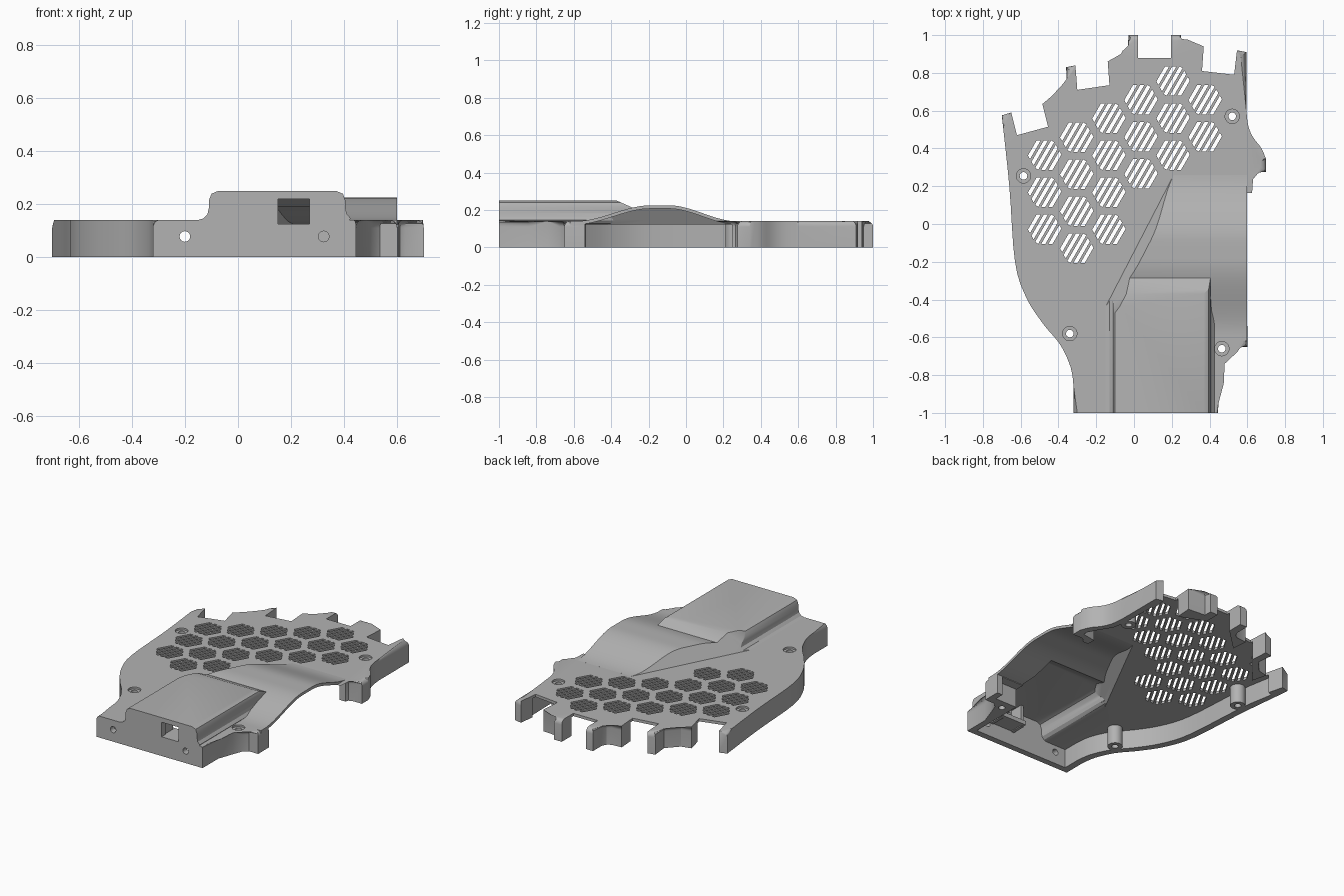
import bpy, bmesh, math
from mathutils import Vector

if "Cube" in bpy.data.objects:
    bpy.data.objects.remove(bpy.data.objects["Cube"])

grey = bpy.data.materials.new("matte_grey")
grey.use_nodes = True
colour = (0.45, 0.45, 0.45, 1)
grey.diffuse_color = colour
grey.node_tree.nodes["Principled BSDF"].inputs["Base Color"].default_value = colour


def make(name, bm):
    bmesh.ops.recalc_face_normals(bm, faces=bm.faces)
    mesh = bpy.data.meshes.new(name)
    bm.to_mesh(mesh)
    bm.free()
    mesh.materials.append(grey)
    ob = bpy.data.objects.new(name, mesh)
    bpy.context.collection.objects.link(ob)
    return ob


def add_prism(bm, pts, lo, hi, axis="z"):
    """Extrude a 2D polygon along an axis; returns the far face."""
    place = {"z": lambda p, h: (p[0], p[1], h),
             "y": lambda p, h: (p[0], h, p[1]),
             "x": lambda p, h: (h, p[0], p[1])}[axis]
    a = [bm.verts.new(place(p, lo)) for p in pts]
    b = [bm.verts.new(place(p, hi)) for p in pts]
    bm.faces.new(a[::-1])
    far = bm.faces.new(b)
    for i in range(len(pts)):
        j = (i + 1) % len(pts)
        bm.faces.new((a[i], a[j], b[j], b[i]))
    return far


def slice_off(bm, point, normal):
    """Remove everything on the normal's side of a plane and cap it."""
    geom = bm.verts[:] + bm.edges[:] + bm.faces[:]
    cut = bmesh.ops.bisect_plane(bm, geom=geom, plane_co=point, plane_no=normal, clear_outer=True)
    edges = [e for e in cut["geom_cut"] if isinstance(e, bmesh.types.BMEdge)]
    bmesh.ops.contextual_create(bm, geom=edges)


def combine(ob, bm, op):
    other = make("helper", bm)
    other.hide_render = True
    mod = ob.modifiers.new("bool", "BOOLEAN")
    mod.operation, mod.solver, mod.object = op, "EXACT", other
    mesh = bpy.data.meshes.new_from_object(ob.evaluated_get(bpy.context.evaluated_depsgraph_get()))
    ob.modifiers.clear()
    ob.data = mesh
    bpy.data.objects.remove(other)


def prism(pts, lo, hi, axis="z"):
    bm = bmesh.new()
    add_prism(bm, pts, lo, hi, axis)
    return bm


def circle(x, y, r, n=24):
    return [(x + r * math.cos(math.tau * i / n), y + r * math.sin(math.tau * i / n)) for i in range(n)]


def smooth(pts, n=4):
    """Catmull-Rom curve through an open run of points."""
    v = [Vector(p) for p in [pts[0]] + pts + [pts[-1]]]
    out = []
    for a, b, c, d in zip(v, v[1:], v[2:], v[3:]):
        for i in range(n):
            t = i / n
            out.append(0.5 * (2 * b + (c - a) * t + (2 * a - 5 * b + 4 * c - d) * t * t
                              + (3 * b - a - 3 * c + d) * t ** 3))
    return [tuple(p) for p in out] + [pts[-1]]


# Outline runs
left_run = smooth([(-.70, .575), (-.66, .2), (-.63, -.2), (-.57, -.39), (-.48, -.53),
                   (-.39, -.64), (-.335, -.76), (-.32, -.86)])
bump_run = smooth([(.70, .34), (.675, .4), (.63, .46), (.605, .52), (.595, .6)])
back_run = [(.595, .91), (.545, .92), (.37, .94), (.25, .95), (.25, 1), (-.03, 1), (-.03, .91),
            (-.045, .88), (-.07, .865), (-.14, .86), (-.31, .84), (-.36, .83), (-.35, .725),
            (-.42, .65), (-.485, .635), (-.65, .59)]
front_right = [(.445, -1.1), (.445, -.84), (.48, -.74), (.505, -.675), (.535, -.65), (.6, -.65),
               (.6, .24), (.61, .265), (.63, .275), (.70, .275)]
outline = front_right + bump_run + back_run + left_run + [(-.32, -1.1)]

# Main body with a rounded top rim
bm = bmesh.new()
top = add_prism(bm, outline, 0, .14)
bmesh.ops.bevel(bm, geom=list(top.edges), offset=.03, segments=5, profile=.5, affect="EDGES")
slice_off(bm, (0, -1, 0), (0, -1, 0))
shell = make("cover_shell", bm)

DIAGONAL = Vector((-.888, .459, .6)).normalized()


def rise(y):
    def ease(t):
        t = min(max(t, 0), 1)
        return t * t * (3 - 2 * t)
    return .0849 * ease((y + .59) / .4) * ease((.27 - y) / .36)


def arch(inset, x0, x1, y0, y1, floor):
    n = 36
    pts = [(y0 + (y1 - y0) * i / n, .1399 - inset + rise(y0 + (y1 - y0) * i / n)) for i in range(n + 1)]
    bm = prism(pts + [(y1, floor), (y0, floor)], x0, x1, "x")
    slice_off(bm, Vector((-.11, -.36, .14)) - DIAGONAL * inset, DIAGONAL)
    return bm


def hump(inset, y0):
    t = inset
    half = [(.205, 0), (.2, .015), (.18, .045), (.165, .07)]
    left = [(-.15 + t, .05), (-.15 + t, .14 - t), (-.13 + t, .146 - t), (-.115 + t, .162 - t),
            (-.11 + t, .185 - t), (-.11 + t, .213 - t), (-.1 + t, .239 - t), (-.074 + t, .25 - t)]
    right = [(.295 - x, z) for x, z in reversed(left)]
    right[-2:] = [(.42 - t, .14 - t), (.42 - t, .05)]
    bm = prism(left + right, y0, -.2, "y")
    slice_off(bm, (0, -.37 - t, .25 - t), (0, .4, .9))
    slice_off(bm, Vector((-.11, -.36, .14)) - DIAGONAL * t, DIAGONAL)
    return bm


# Raised housing and side arch
combine(shell, arch(0, -.105, .599, -.62, .26, .05), "UNION")
combine(shell, hump(0, -1), "UNION")

# Notches along the back edge
bm = bmesh.new()
for quad in ([(-.62, .47), (-.455, .515), (-.505, .715), (-.67, .67)],
             [(-.30, .71), (-.13, .735), (-.142, .9), (-.315, .9)],
             [(.02, .88), (.195, .88), (.195, 1.05), (.02, 1.05)],
             [(.36, .81), (.53, .79), (.55, .96), (.372, .98)]):
    add_prism(bm, quad, -.1, .3)
combine(shell, bm, "DIFFERENCE")

# Hollow underside, open below the arch
inner = [(.405, -.96), (.405, -.6), (.56, -.6), (.56, .3), (.65, .315), (.655, .34), (.625, .4),
         (.57, .49), (.555, .57), (.55, .815), (.36, .835), (.195, .9), (.02, .9), (-.13, .757),
         (-.30, .73), (-.46, .537), (-.625, .492), (-.655, .48)]
inner += [(x + .045, y + .01) for x, y in left_run if y < .4] + [(-.275, -.96)]
combine(shell, prism(inner, -.1, .122), "DIFFERENCE")
combine(shell, hump(.018, -.96), "DIFFERENCE")
combine(shell, arch(.018, -.087, .65, -.54, .245, -.1), "DIFFERENCE")

# Screw bosses with countersunk holes
screws = [(.52, .57), (-.585, .255), (-.34, -.58), (.465, -.66)]
bosses, bores, sinks = bmesh.new(), bmesh.new(), bmesh.new()
for x, y in screws:
    add_prism(bosses, circle(x, y, .045 if y > -.6 else .038), 0, .13)
    add_prism(bores, circle(x, y, .02), -.1, .3)
    add_prism(sinks, circle(x, y, .038), .128, .3)
combine(shell, bosses, "UNION")
combine(shell, sinks, "DIFFERENCE")
combine(shell, bores, "DIFFERENCE")

# Front port window and fixing holes
bm = prism([(.15, .125), (.27, .125), (.27, .22), (.15, .22)], -1.1, -.9, "y")
for x in (-.2, .323):
    add_prism(bm, circle(x, .078, .02), -1.1, -.9, "y")
combine(shell, bm, "DIFFERENCE")

# Hexagonal vents made of slanted slots
along = Vector((.5, math.sqrt(3) / 2))
across = Vector((along.y, -along.x))
bm = bmesh.new()
for col, (first, count) in enumerate([(.365, 3), (.46, 4), (.56, 4), (.658, 3), (.757, 3), (.658, 2)]):
    for row in range(count):
        centre = Vector((-.473 + .17 * col, first - .196 * row))
        for k in range(-2, 3):
            corners = []
            for side, ends in ((-1, (-1, 1)), (1, (1, -1))):
                d = k * .033 + side * .0095
                reach = .09 - abs(d) / math.sqrt(3)
                corners += [centre + across * d + along * reach * e for e in ends]
            add_prism(bm, corners, .05, .2)
combine(shell, bm, "DIFFERENCE")

# Bracket behind the port window
bm = bmesh.new()
add_prism(bm, [(.12, -.97), (.30, -.97), (.30, -.85), (.12, -.85)], .095, .122)
for x in (.12, .28):
    add_prism(bm, [(x, -.97), (x + .02, -.97), (x + .02, -.87), (x, -.87)], .09, .235)
bracket = make("port_bracket", bm)

bpy.ops.object.select_all(action="DESELECT")
shell.select_set(True)
bpy.context.view_layer.objects.active = shell
bpy.ops.object.shade_smooth_by_angle(angle=math.radians(30))
